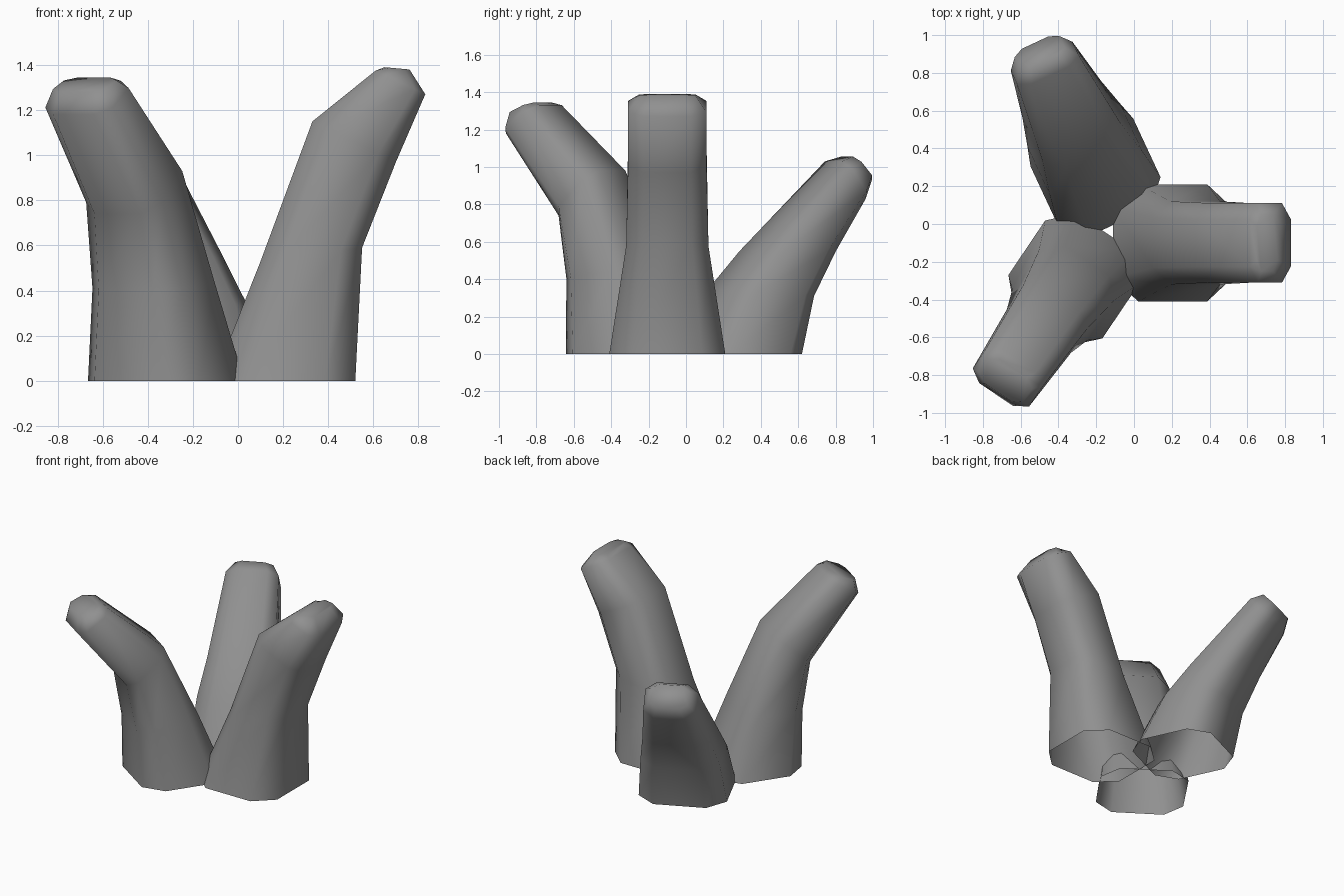
import bpy, bmesh, math

if "Cube" in bpy.data.objects:
    bpy.data.objects.remove(bpy.data.objects["Cube"])

# octagonal cross-section: (along inner->outer, sideways)
OCT = [(1, .6), (.58, 1), (-.58, 1), (-1, .6), (-1, -.6), (-.58, -1), (.58, -1), (1, -.6)]

# dark grey surface
grey = bpy.data.materials.new("dark_grey")
grey.diffuse_color = (.28, .28, .28, 1)
grey.use_nodes = True
grey.node_tree.nodes["Principled BSDF"].inputs["Base Color"].default_value = grey.diffuse_color


def prong(name, centre, angle, rings):
    """Loft octagons; each ring = inner (u, z), outer (u, z), half width. Base stays open."""
    dx, dy = math.cos(math.radians(angle)), math.sin(math.radians(angle))
    bm = bmesh.new()
    loops = []
    for ui, zi, uo, zo, hw in rings:
        loop = []
        for a, s in OCT:
            t = (a + 1) / 2
            u, z, w = ui + (uo - ui) * t, zi + (zo - zi) * t, s * hw
            loop.append(bm.verts.new((centre[0] + dx * u - dy * w, centre[1] + dy * u + dx * w, z)))
        loops.append(loop)
    for lo, hi in zip(loops, loops[1:]):
        for i in range(8):
            j = (i + 1) % 8
            bm.faces.new((lo[i], lo[j], hi[j], hi[i]))
    bm.faces.new(loops[-1])
    me = bpy.data.meshes.new(name)
    bm.to_mesh(me)
    bm.free()
    me.materials.append(grey)
    ob = bpy.data.objects.new(name, me)
    bpy.context.collection.objects.link(ob)
    bpy.context.view_layer.objects.active = ob
    ob.select_set(True)
    bpy.ops.object.shade_smooth_by_angle(angle=math.radians(85))
    ob.select_set(False)


# tall prong leaning to the right
prong("right_prong", (.2, -.1), 0, [
    (-.31, 0, .32, 0, .31),
    (-.10, .53, .35, .59, .22),
    (.13, 1.15, .50, .97, .21),
    (.41, 1.375, .63, 1.27, .21),
    (.45, 1.39, .56, 1.38, .15)])

# short prong leaning to the back left
prong("back_prong", (-.21, .29), 115, [
    (-.31, 0, .28, 0, .30),
    (-.12, .34, .36, .31, .27),
    (.06, .55, .50, .55, .23),
    (.55, 1.03, .69, .83, .18),
    (.63, 1.055, .74, .93, .13)])

# medium prong leaning to the front left
prong("front_prong", (-.33, -.31), 236, [
    (-.32, 0, .28, 0, .30),
    (-.14, .45, .30, .40, .24),
    (.10, .98, .365, .74, .205),
    (.50, 1.33, .715, 1.18, .18),
    (.55, 1.345, .70, 1.28, .14)])
